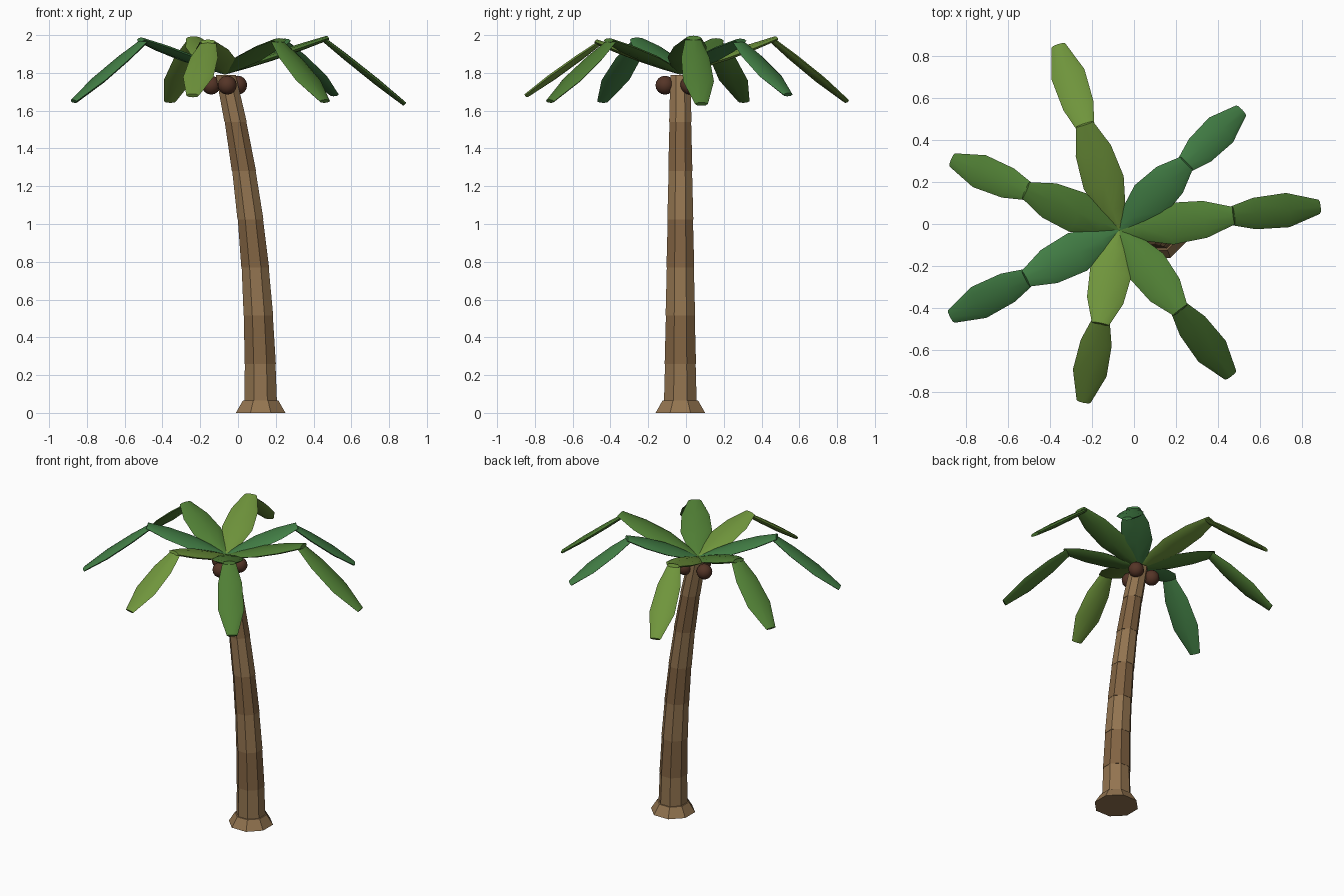
import bpy, bmesh
from math import sin, cos, pi, radians
from mathutils import Vector

if "Cube" in bpy.data.objects:
    bpy.data.objects.remove(bpy.data.objects["Cube"])


def material(name, rgb):
    m = bpy.data.materials.new(name)
    m.diffuse_color = (*rgb, 1)
    m.use_nodes = True
    m.node_tree.nodes["Principled BSDF"].inputs["Base Color"].default_value = m.diffuse_color
    return m


BARK = [material("bark_light", (0.29, 0.175, 0.08)), material("bark_dark", (0.22, 0.125, 0.055))]
LEAF = [material("leaf_mid", (0.08, 0.21, 0.035)),
        material("leaf_blue", (0.055, 0.21, 0.06)),
        material("leaf_light", (0.16, 0.30, 0.045))]
NUT = material("nut_brown", (0.09, 0.035, 0.02))


def loft(name, rings, mat, smooth=False):
    """Skin a list of vertex rings and cap both ends."""
    bm = bmesh.new()
    vs = [[bm.verts.new(p) for p in ring] for ring in rings]
    n = len(vs[0])
    for a, b in zip(vs, vs[1:]):
        for i in range(n):
            j = (i + 1) % n
            bm.faces.new((a[i], a[j], b[j], b[i]))
    bm.faces.new(vs[0][::-1])
    bm.faces.new(vs[-1])
    bmesh.ops.recalc_face_normals(bm, faces=bm.faces)
    me = bpy.data.meshes.new(name)
    bm.to_mesh(me)
    bm.free()
    me.materials.append(mat)
    ob = bpy.data.objects.new(name, me)
    bpy.context.collection.objects.link(ob)
    if smooth:
        bpy.context.view_layer.objects.active = ob
        bpy.ops.object.select_all(action='DESELECT')
        ob.select_set(True)
        bpy.ops.object.shade_smooth_by_angle(angle=radians(40))
    return ob


def ring(c, u, v, ru, rv, phase=pi / 8):
    return [c + u * (ru * cos(phase + k * pi / 4)) + v * (rv * sin(phase + k * pi / 4)) for k in range(8)]


X, Y, Z = Vector((1, 0, 0)), Vector((0, 1, 0)), Vector((0, 0, 1))
TOP = 1.79


def trunk_centre(z):
    return Vector((0.12 - 0.185 * (z / TOP) ** 2.2, -0.03, z))


# Flared foot
loft("trunk_foot", [ring(trunk_centre(z), X, Y, r, r) for z, r in ((0, 0.142), (0.065, 0.102))], BARK[0])

# Curved, tapering trunk in alternating bands
levels = [0.03, 0.26, 0.515, 0.77, 1.025, 1.28, 1.54, TOP]
for i, (z0, z1) in enumerate(zip(levels, levels[1:])):
    rad = [0.094 - 0.036 * z / TOP for z in (z0, z1)]
    loft(f"trunk_band_{i + 1}", [ring(trunk_centre(z0), X, Y, rad[0] + 0.001, rad[0] + 0.001),
                                 ring(trunk_centre(z1), X, Y, rad[1] - 0.001, rad[1] - 0.001)], BARK[i % 2])

# Fronds: a rising inner blade and a drooping outer blade
INNER = [(0, 0.016), (0.2, 0.065), (0.45, 0.1), (0.75, 0.088), (1, 0.042)]
OUTER = [(0, 0.042), (0.28, 0.075), (0.65, 0.082), (1, 0.034)]


def blade(name, a, b, profile, thick, mat):
    d = (b - a).normalized()
    side = Z.cross(d).normalized()
    up = d.cross(side)
    loft(name, [ring(a.lerp(b, t), side, up, w, 0.007 + thick * w, 0) for t, w in profile], mat, True)


crown = Vector((-0.07, -0.03, 1.80))
joints = [(0.475, 0.04, 1.985), (0.25, 0.29, 1.97), (-0.235, 0.475, 1.982), (-0.515, 0.16, 1.972),
          (-0.515, -0.26, 1.976), (-0.16, -0.475, 1.965), (0.22, -0.41, 1.972)]
tips = [(0.882, 0.082, 1.635), (0.51, 0.54, 1.685), (-0.36, 0.85, 1.65), (-0.865, 0.305, 1.65),
        (-0.87, -0.44, 1.65), (-0.24, -0.845, 1.68), (0.46, -0.72, 1.65)]
tones = [0, 1, 2, 0, 1, 2, 0]
for i, (j, t, c) in enumerate(zip(joints, tips, tones)):
    j, t = Vector(j), Vector(t)
    blade(f"frond_inner_{i + 1}", crown, j, INNER, 0.13, LEAF[c])
    blade(f"frond_outer_{i + 1}", j.lerp(crown, 0.04), t, OUTER, 0.13, LEAF[c])

# Coconuts under the crown
for i, deg in enumerate((277, 37, 157)):
    a = radians(deg)
    bpy.ops.mesh.primitive_uv_sphere_add(segments=12, ring_count=8, radius=0.05,
                                         location=(-0.067 + 0.082 * cos(a), -0.03 + 0.082 * sin(a), 1.735))
    nut = bpy.context.object
    nut.name = f"coconut_{i + 1}"
    nut.data.materials.append(NUT)
    bpy.ops.object.shade_smooth_by_angle(angle=radians(40))
